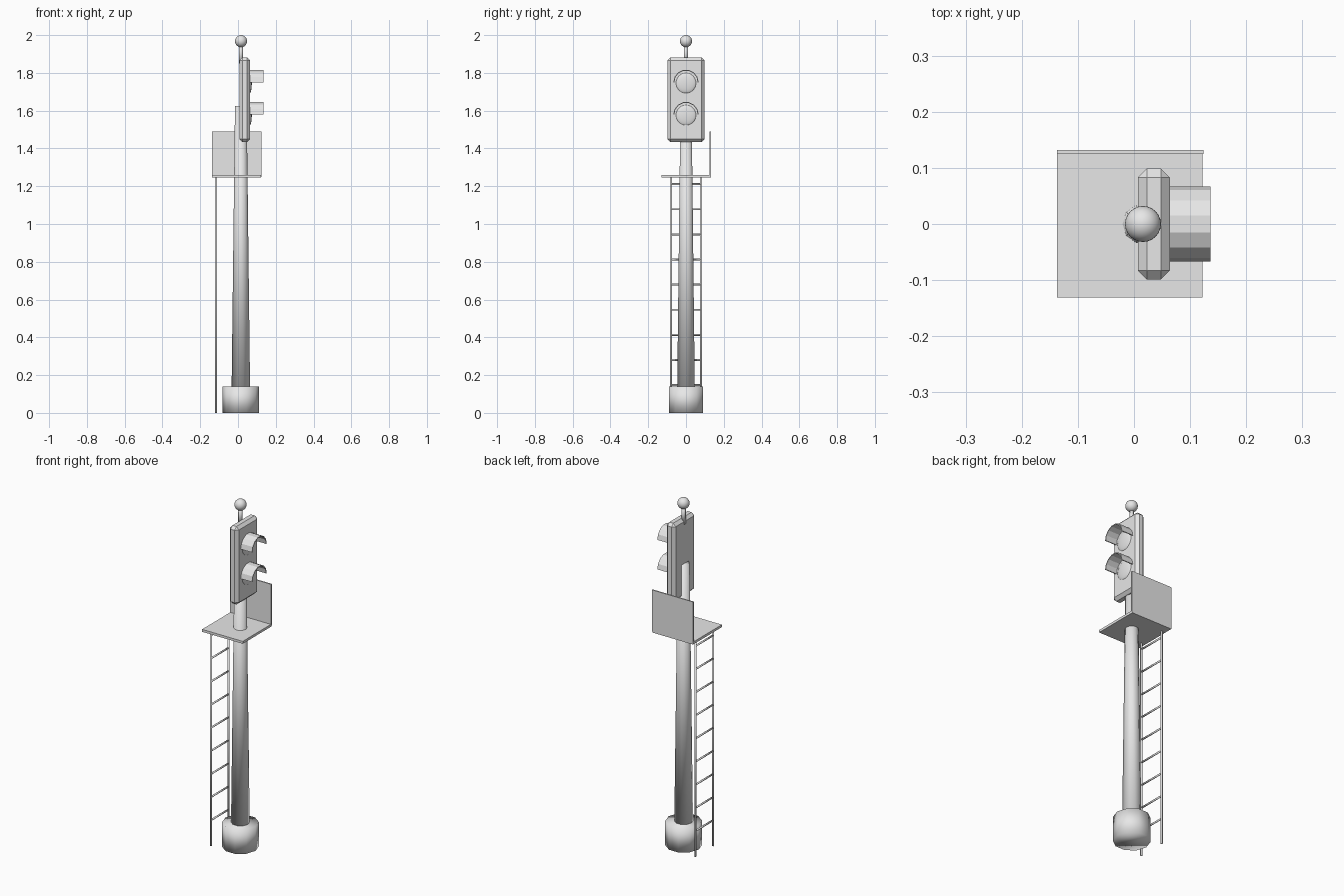
import bpy, bmesh, math
from mathutils import Matrix, Vector

if "Cube" in bpy.data.objects:
    bpy.data.objects.remove(bpy.data.objects["Cube"])

GREY = (0.8, 0.8, 0.8, 1)
mat = bpy.data.materials.new("light_grey")
mat.use_nodes = True
mat.diffuse_color = GREY
mat.node_tree.nodes["Principled BSDF"].inputs["Base Color"].default_value = GREY


def finish(name, bm, smooth=False):
    bmesh.ops.recalc_face_normals(bm, faces=bm.faces)
    for f in bm.faces:
        f.smooth = smooth
    mesh = bpy.data.meshes.new(name)
    bm.to_mesh(mesh)
    bm.free()
    mesh.materials.append(mat)
    ob = bpy.data.objects.new(name, mesh)
    bpy.context.collection.objects.link(ob)
    return ob


def box(name, low, high, bevel=0):
    low, high = Vector(low), Vector(high)
    bm = bmesh.new()
    place = Matrix.Translation((low + high) / 2) @ Matrix.Diagonal((*(high - low), 1))
    bmesh.ops.create_cube(bm, size=1, matrix=place)
    if bevel:
        bmesh.ops.bevel(bm, geom=bm.edges[:], offset=bevel, segments=1, affect='EDGES')
    return finish(name, bm)


def rod(name, start, end, r1, r2, sides, smooth=True):
    start, end = Vector(start), Vector(end)
    axis = end - start
    turn = Matrix.Rotation(math.pi / 2, 4, 'Z')
    place = (Matrix.Translation((start + end) / 2)
             @ axis.to_track_quat('Z', 'Y').to_matrix().to_4x4() @ turn)
    bm = bmesh.new()
    bmesh.ops.create_cone(bm, cap_ends=True, segments=sides, radius1=r1, radius2=r2,
                          depth=axis.length, matrix=place)
    return finish(name, bm, smooth)


def ball(name, centre, radii):
    bm = bmesh.new()
    place = Matrix.Translation(centre) @ Matrix.Diagonal((*radii, 1))
    bmesh.ops.create_uvsphere(bm, u_segments=24, v_segments=16, radius=1, matrix=place)
    return finish(name, bm, True)


def visor(name, z, x0, x1, radius, thick, steps=7):
    # Half-round hood, open at the front and below
    bm = bmesh.new()
    rings = []
    for i in range(steps + 1):
        a = math.pi * i / steps
        rings.append([bm.verts.new((x, r * math.cos(a), z + r * math.sin(a)))
                      for x, r in ((x0, radius), (x1, radius),
                                   (x1, radius - thick), (x0, radius - thick))])
    for a, b in zip(rings, rings[1:]):
        for j in range(4):
            k = (j + 1) % 4
            bm.faces.new((a[j], a[k], b[k], b[j]))
    bm.faces.new(rings[0])
    bm.faces.new(rings[-1])
    return finish(name, bm)


# Mast and footing
MAST_X = 0.015
rod("footing", (MAST_X, 0, 0), (MAST_X, 0, 0.14), 0.096, 0.096, 10)
rod("mast", (MAST_X, 0, 0.12), (MAST_X, 0, 1.625), 0.049, 0.031, 10)

# Service platform with its guard panel
box("platform", (-0.137, -0.131, 1.245), (0.122, 0.132, 1.259))
box("guard_panel", (-0.137, 0.125, 1.25), (0.124, 0.132, 1.49))

# Ladder
LADDER_X = -0.116
for side, y in (("right", -0.08), ("left", 0.08)):
    rod(f"ladder_rail_{side}", (LADDER_X, y, 0), (LADDER_X, y, 1.25), 0.006, 0.006, 8)
for i in range(9):
    z = 0.147 + i * 0.133
    rod(f"ladder_rung_{i + 1}", (LADDER_X, -0.08, z), (LADDER_X, 0.08, z), 0.005, 0.005, 8)

# Lamp housing, lenses and hoods
box("lamp_housing", (0.007, -0.099, 1.433), (0.064, 0.099, 1.882), 0.016)
for name, z in (("upper", 1.75), ("lower", 1.58)):
    ball(f"{name}_lens", (0.062, 0, z - 0.004), (0.011, 0.054, 0.054))
    visor(f"{name}_hood", z, 0.06, 0.136, 0.067, 0.005)

# Finial
rod("finial_stem", (MAST_X, 0, 1.85), (MAST_X, 0, 1.95), 0.011, 0.011, 10)
ball("finial_ball", (MAST_X + 0.001, 0, 1.968), (0.032, 0.032, 0.032))
